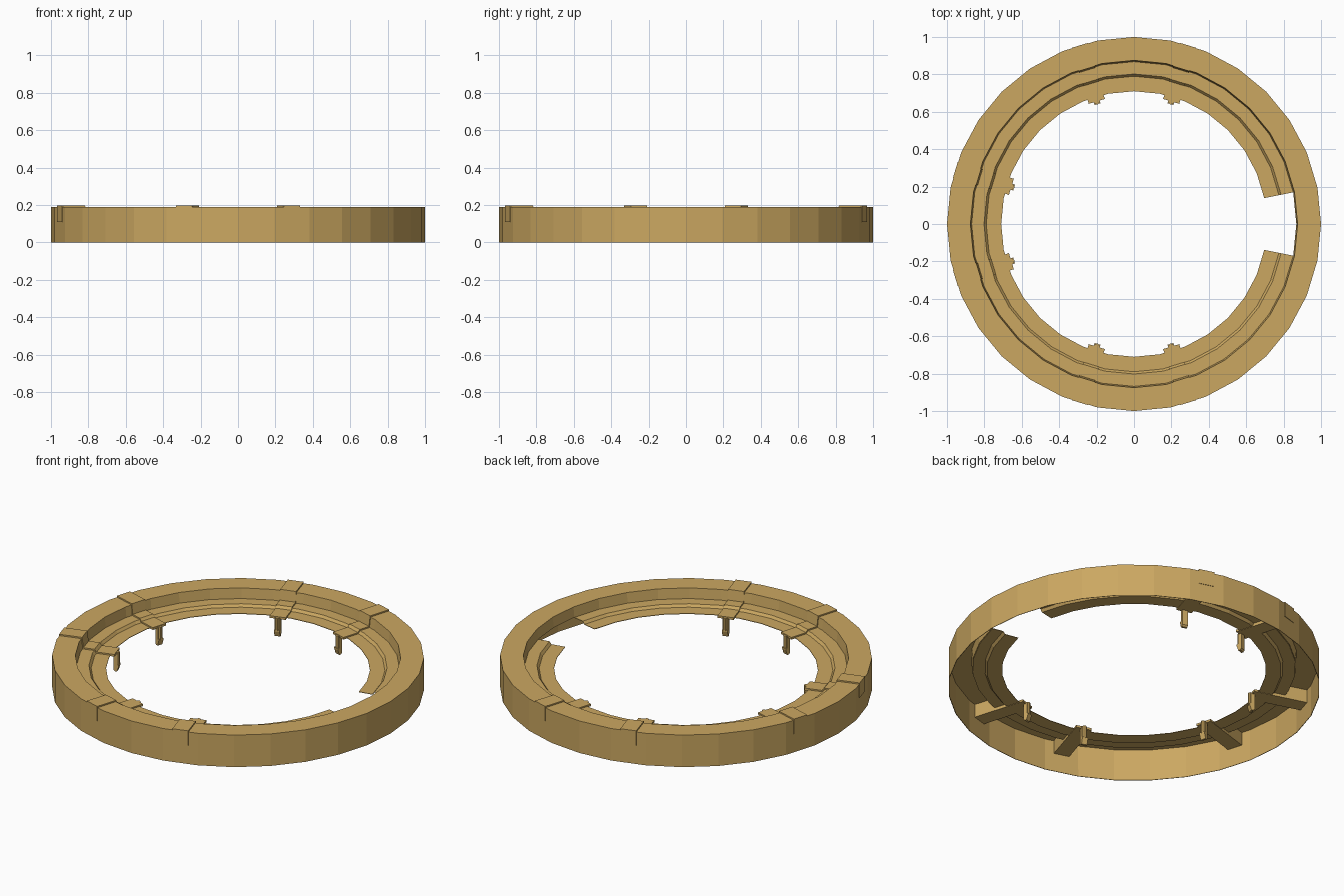
import bpy, bmesh, math

if "Cube" in bpy.data.objects:
    bpy.data.objects.remove(bpy.data.objects["Cube"])

SIDES = 32
STEP = 2 * math.pi / SIDES

tan = bpy.data.materials.new("tan")
tan.diffuse_color = (0.60, 0.39, 0.12, 1)
tan.use_nodes = True
tan.node_tree.nodes["Principled BSDF"].inputs["Base Color"].default_value = tan.diffuse_color


def finish(name, bm):
    mesh = bpy.data.meshes.new(name)
    bm.to_mesh(mesh)
    bm.free()
    ob = bpy.data.objects.new(name, mesh)
    bpy.context.collection.objects.link(ob)
    mesh.materials.append(tan)
    return ob


def lathe(name, profile, first, last):
    """Sweep an (r, z) profile around z from step first to step last."""
    bm = bmesh.new()
    full = last - first == SIDES
    cols = []
    for i in range(first, last + (0 if full else 1)):
        c, s = math.cos(i * STEP), math.sin(i * STEP)
        cols.append([bm.verts.new((r * c, r * s, z)) for r, z in profile])
    for i in range(last - first):
        a, b = cols[i], cols[(i + 1) % len(cols)]
        for j in range(len(profile) - 1):
            bm.faces.new((a[j], b[j], b[j + 1], a[j + 1]))
    ob = finish(name, bm)
    mod = ob.modifiers.new("thickness", "SOLIDIFY")
    mod.thickness = 0.003
    mod.offset = -1
    return ob


def prism(bm, profile, width, angle):
    """Extrude a closed (r, z) profile sideways, turned to face outward at angle."""
    c, s = math.cos(angle), math.sin(angle)
    sides = [[bm.verts.new((r * c - t * s, r * s + t * c, z)) for r, z in profile]
             for t in (-width / 2, width / 2)]
    n = len(profile)
    faces = [bm.faces.new(sides[0]), bm.faces.new(sides[1][::-1])]
    for i in range(n):
        k = (i + 1) % n
        faces.append(bm.faces.new((sides[0][i], sides[1][i], sides[1][k], sides[0][k])))
    bmesh.ops.recalc_face_normals(bm, faces=faces)


# Outer wall, flat rim and inner drop: complete ring
lathe("rim", [(1, 0), (1, 0.19), (0.875, 0.19), (0.868, 0.13)], 0, SIDES)

# Stepped inner ledge, open at +x
lathe("ledge", [(0.868, 0.13), (0.802, 0.13), (0.79, 0.115), (0.71, 0.115)], 1, SIDES - 1)

# Clips straddling the ring, in pairs on three sides
CLIP = [(0.998, 0.11), (0.998, 0.198), (0.868, 0.198), (0.86, 0.138), (0.797, 0.138),
        (0.785, 0.123), (0.685, 0.123), (0.685, 0.11)]
# Hanging peg with a small barb
PEG = [(0.70, 0.115), (0.70, 0.02), (0.692, 0.01), (0.68, 0.01), (0.67, 0.04),
       (0.67, 0.05), (0.678, 0.05), (0.678, 0.115)]
for side in (90, 180, 270):
    for sign in (-1, 1):
        angle = math.radians(side) + sign * 1.5 * STEP
        bm = bmesh.new()
        prism(bm, CLIP, 0.09, angle)
        finish("clip", bm)

        bm = bmesh.new()
        prism(bm, PEG, 0.032, angle)
        # rounded rib on the peg's inner face
        rib = bmesh.ops.create_cone(bm, cap_ends=True, segments=8, radius1=0.012,
                                    radius2=0.012, depth=0.075)["verts"]
        bmesh.ops.translate(bm, verts=rib, vec=(0.68 * math.cos(angle),
                                                0.68 * math.sin(angle), 0.083))
        finish("peg", bm)
